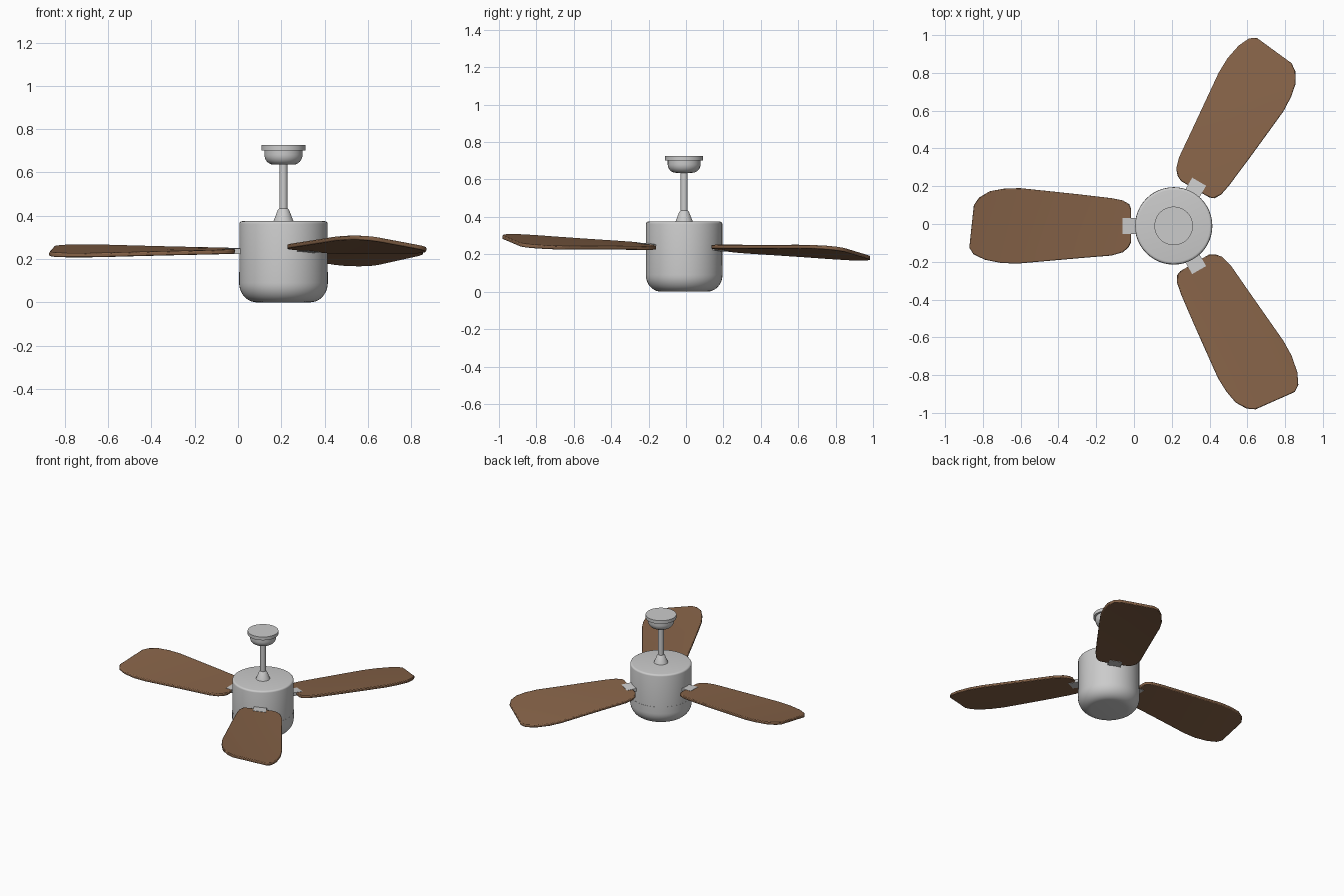
import bpy, bmesh, math
from mathutils import Matrix, Vector

if "Cube" in bpy.data.objects:
    bpy.data.objects.remove(bpy.data.objects["Cube"])

CX, CY = 0.21, -0.01      # fan axis
BLADE_Z = 0.238

wood = bpy.data.materials.new("wood")
wood.diffuse_color = (0.24, 0.125, 0.065, 1)
wood.use_nodes = True
wood.node_tree.nodes["Principled BSDF"].inputs["Base Color"].default_value = wood.diffuse_color


def finish(name, bm, mat=None, angle=40):
    bmesh.ops.recalc_face_normals(bm, faces=bm.faces)
    me = bpy.data.meshes.new(name)
    bm.to_mesh(me)
    bm.free()
    ob = bpy.data.objects.new(name, me)
    bpy.context.collection.objects.link(ob)
    if mat:
        me.materials.append(mat)
    bpy.ops.object.select_all(action='DESELECT')
    ob.select_set(True)
    bpy.context.view_layer.objects.active = ob
    bpy.ops.object.shade_smooth_by_angle(angle=math.radians(angle))
    return ob


def lathe(name, profile, steps=48):
    """Revolve (radius, z) points about the fan axis and cap both ends."""
    bm = bmesh.new()
    rings = [[bm.verts.new((CX + r * math.cos(2 * math.pi * i / steps),
                            CY + r * math.sin(2 * math.pi * i / steps), z))
              for i in range(steps)] for r, z in profile]
    for a, b in zip(rings, rings[1:]):
        for i in range(steps):
            j = (i + 1) % steps
            bm.faces.new((a[i], a[j], b[j], b[i]))
    bm.faces.new(rings[0])
    bm.faces.new(rings[-1])
    return finish(name, bm)


def arc(r, z, rad_r, rad_z, a0, a1, n=8):
    """Elliptical fillet for a lathe profile, angles in degrees."""
    return [(r + rad_r * math.cos(math.radians(a0 + (a1 - a0) * i / n)),
             z + rad_z * math.sin(math.radians(a0 + (a1 - a0) * i / n))) for i in range(n + 1)]


# Light bowl, motor housing, neck, rod and ceiling canopy
lathe("light_bowl", arc(0.122, 0.09, 0.083, 0.09, -90, 0, 10) + [(0.205, 0.14)])
lathe("motor_housing", [(0.204, 0.14)] + arc(0.19, 0.363, 0.014, 0.012, 0, 90, 4))
lathe("neck_cone", [(0.047, 0.373), (0.026, 0.427), (0.02, 0.433)])
lathe("down_rod", [(0.019, 0.42), (0.019, 0.65)], 24)
lathe("canopy_cup", arc(0.045, 0.682, 0.043, 0.046, -90, 0) + [(0.088, 0.705)])
lathe("canopy_flange", [(0.102, 0.702), (0.102, 0.726)])

# Blade stations: radius and half-width of the raised edge, then of the lowered edge
STATIONS = [(0.225, 0.09, 0.225, 0.085), (0.235, 0.115, 0.24, 0.115),
            (0.27, 0.135, 0.27, 0.14), (0.33, 0.147, 0.33, 0.157),
            (0.50, 0.167, 0.50, 0.171), (0.66, 0.184, 0.66, 0.185),
            (0.815, 0.20, 0.82, 0.199), (0.90, 0.197, 0.91, 0.197),
            (0.975, 0.183, 1.00, 0.179), (1.03, 0.150, 1.06, 0.150),
            (1.058, 0.11, 1.082, 0.115)]
ACROSS = 8


def place(r, t, dz, turn):
    """Blade coordinates to world, with growing pitch and a slight rotor tilt."""
    pitch = 0.07 + 0.09 * min(1, max(0, (r - 0.23) / 0.85))
    p = Matrix.Rotation(turn, 3, 'Z') @ Vector((-r, t, 0))
    return (p.x + CX, p.y + CY, BLADE_Z + pitch * t - 0.037 * p.y + dz)


for k in range(3):
    turn = math.radians(120 * k)
    # Twisted wooden blade
    bm = bmesh.new()
    layers = []
    for dz in (-0.01, 0.01):
        grid = []
        for rh, th, rl, tl in STATIONS:
            row = []
            for j in range(ACROSS + 1):
                f = j / ACROSS
                row.append(bm.verts.new(place(rl + (rh - rl) * f, -tl + (th + tl) * f, dz, turn)))
            grid.append(row)
        for a, b in zip(grid, grid[1:]):
            for j in range(ACROSS):
                bm.faces.new((a[j], a[j + 1], b[j + 1], b[j]))
        rim = ([g[0] for g in grid] + grid[-1][1:] +
               [g[-1] for g in reversed(grid[:-1])] + grid[0][-2:0:-1])
        layers.append(rim)
    lo, hi = layers
    for i in range(len(lo)):
        j = (i + 1) % len(lo)
        bm.faces.new((lo[i], lo[j], hi[j], hi[i]))
    blade = finish(f"blade_{k + 1}", bm, wood)
    bev = blade.modifiers.new("soft_rim", 'BEVEL')
    bev.width, bev.segments, bev.limit_method = 0.005, 2, 'ANGLE'
    bev.angle_limit = math.radians(50)

    # Bracket joining the blade to the housing
    bm = bmesh.new()
    bmesh.ops.create_cube(bm, size=1)
    for v in bm.verts:
        v.co = place(0.22 + v.co.x * 0.10, v.co.y * 0.085, v.co.z * 0.024, turn)
    finish(f"blade_bracket_{k + 1}", bm)
